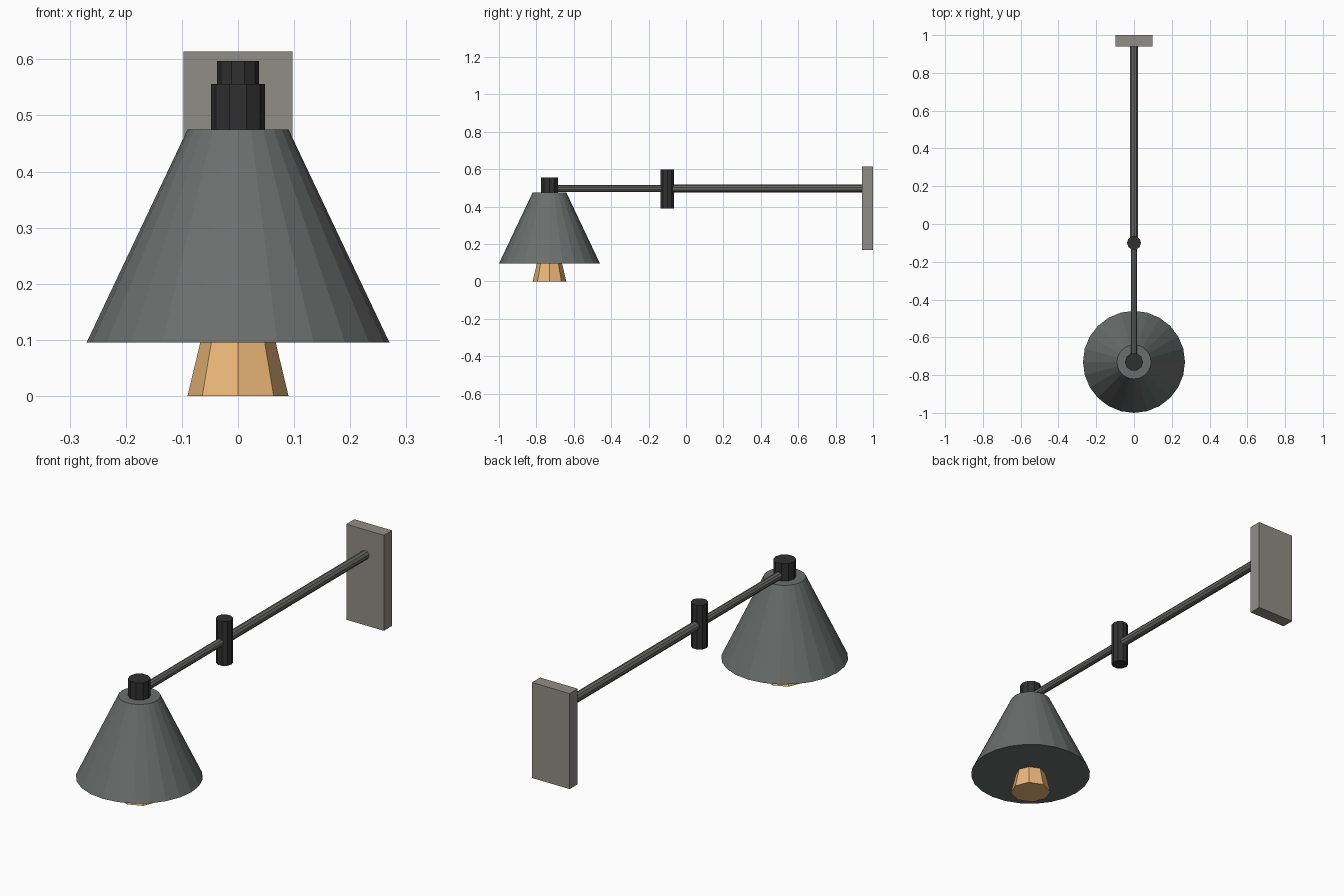
import bpy, math

if "Cube" in bpy.data.objects:
    bpy.data.objects.remove(bpy.data.objects["Cube"])

LAMP_Y, JOINT_Y, ARM_Z = -0.73, -0.10, 0.496


def material(name, rgb):
    m = bpy.data.materials.new(name)
    m.diffuse_color = (*rgb, 1)
    m.use_nodes = True
    m.node_tree.nodes["Principled BSDF"].inputs["Base Color"].default_value = m.diffuse_color
    return m


dark = material("dark_metal", (0.03, 0.03, 0.03))
steel = material("steel", (0.14, 0.14, 0.135))
shade_grey = material("shade_grey", (0.15, 0.155, 0.155))
plate_grey = material("plate_grey", (0.28, 0.27, 0.24))
amber = material("amber", (0.85, 0.48, 0.19))


def finish(name, mat):
    ob = bpy.context.object
    ob.name = name
    ob.data.materials.append(mat)
    return ob


def upright(name, y, z0, z1, r0, r1, sides, mat, turn=0):
    bpy.ops.mesh.primitive_cone_add(vertices=sides, radius1=r0, radius2=r1, depth=z1 - z0,
                                    location=(0, y, (z0 + z1) / 2), rotation=(0, 0, turn))
    return finish(name, mat)


def rod(name, y0, y1, r):
    bpy.ops.mesh.primitive_cylinder_add(vertices=10, radius=r, depth=y1 - y0,
                                        location=(0, (y0 + y1) / 2, ARM_Z),
                                        rotation=(math.pi / 2, 0, 0))
    return finish(name, steel)


# Wall plate
bpy.ops.mesh.primitive_cube_add(size=1, location=(0, 0.97, 0.39))
bpy.context.object.scale = (0.195, 0.06, 0.447)
finish("wall_plate", plate_grey)

# Arm in two sections with a pivot between them
rod("rear_arm", JOINT_Y, 0.95, 0.021)
rod("front_arm", LAMP_Y + 0.02, JOINT_Y, 0.018)
upright("pivot_joint", JOINT_Y, 0.39, 0.597, 0.037, 0.037, 10, dark, math.pi / 2)

# Lamp head
upright("socket_cap", LAMP_Y, 0.46, 0.556, 0.048, 0.048, 10, dark, math.pi / 2)
upright("shade", LAMP_Y, 0.095, 0.475, 0.27, 0.09, 24, shade_grey)
upright("bulb", LAMP_Y, 0.0, 0.18, 0.09, 0.047, 8, amber)
